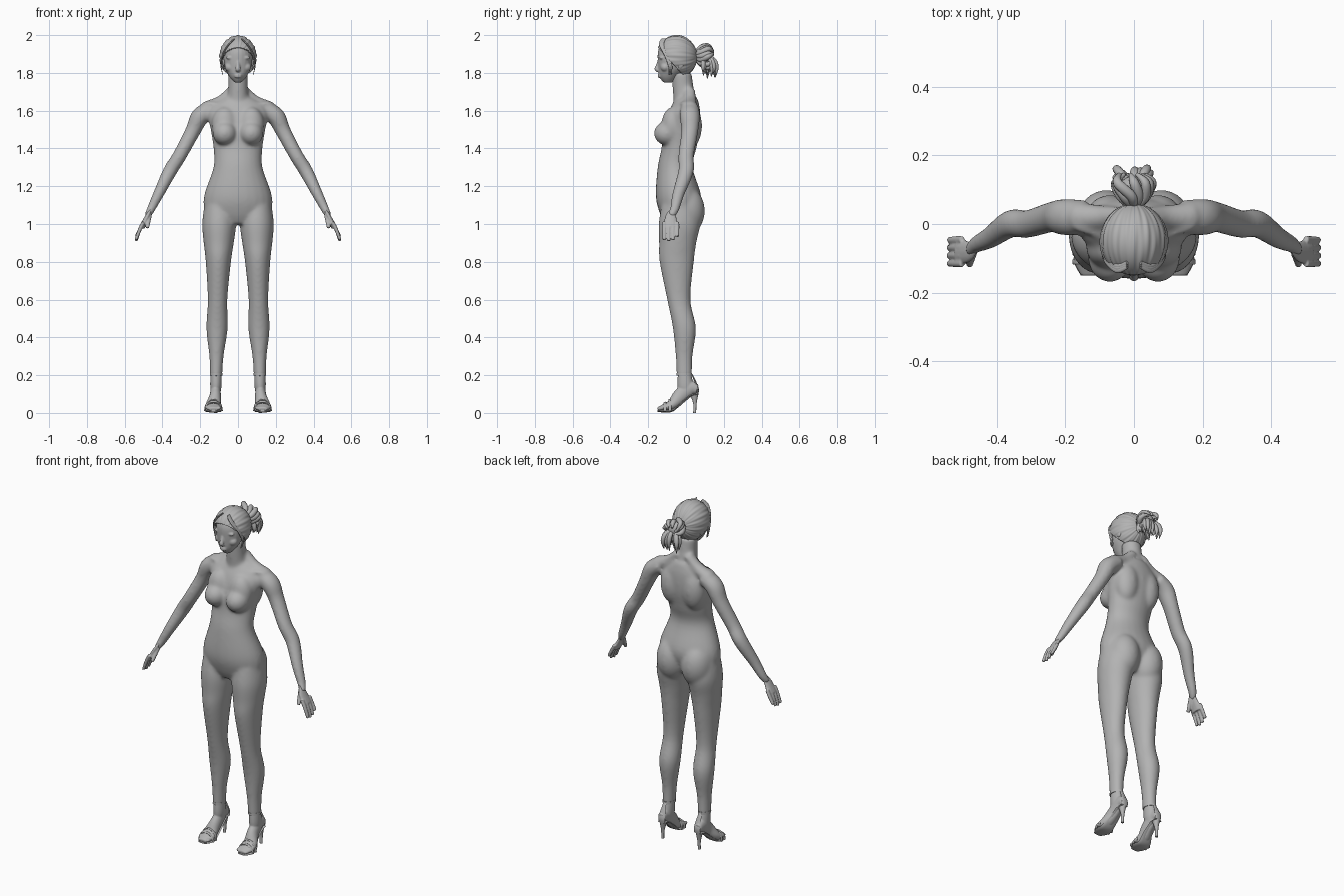
import bpy, bmesh, math, random
from mathutils import Vector, Matrix

random.seed(4)
if "Cube" in bpy.data.objects:
    bpy.data.objects.remove(bpy.data.objects["Cube"], do_unlink=True)

grey = bpy.data.materials.new("plain grey")
grey.use_nodes = True
grey.diffuse_color = (.45, .45, .45, 1)
grey.node_tree.nodes["Principled BSDF"].inputs["Base Color"].default_value = grey.diffuse_color

side_axis = Vector((1, 0, 0))
depth_axis = Vector((0, 1, 0))
up_axis = Vector((0, 0, 1))


def mirrored(both):
    return (1, -1) if both else (1,)


def curve_rows(rows, steps=5):
    """Pass a smooth curve through the given rows of values."""
    smooth_rows = []
    last = len(rows) - 1
    for i in range(last):
        before, start, end, after = rows[max(i - 1, 0)], rows[i], rows[i + 1], rows[min(i + 2, last)]
        for j in range(steps):
            t = j / steps
            row = []
            for a, b, c, d in zip(before, start, end, after):
                slope_in, slope_out = (c - a) / 2, (d - b) / 2
                ease = t * t * (3 - 2 * t)
                row.append(b + (c - b) * ease + slope_in * t * (1 - t) ** 2 - slope_out * t * t * (1 - t))
            smooth_rows.append(row)
    return smooth_rows + [list(rows[last])]


def loft(bm, rows, side, upright=False, both=False, sides=24):
    """Skin elliptical rings; a row is a centre, a half width along side and a half depth."""
    rows = curve_rows(rows)
    centres = [Vector(row[:3]) for row in rows]
    for flip in mirrored(both):
        rings = []
        for i, (*_, width, depth) in enumerate(rows):
            ahead, behind = centres[min(i + 1, len(rows) - 1)], centres[max(i - 1, 0)]
            along = up_axis if upright else (ahead - behind).normalized()
            across = (side - along * side.dot(along)).normalized()
            through = along.cross(across)
            ring = []
            for k in range(sides):
                angle = math.tau * k / sides
                p = centres[i] + across * width * math.cos(angle) + through * depth * math.sin(angle)
                ring.append(bm.verts.new((p.x * flip, p.y, p.z)))
            rings.append(ring)
        for low, high in zip(rings, rings[1:]):
            for k in range(sides):
                bm.faces.new((low[k - 1], low[k], high[k], high[k - 1]))
        bm.faces.new(rings[0])
        bm.faces.new(rings[-1])


def tube(bm, rows, side=depth_axis, flat=.9, both=False):
    """Limb or strand; a row is a centre and a half width, flat is depth over width."""
    loft(bm, [(*row, row[-1] * flat) for row in rows], side, both=both, sides=12)


def slab(bm, rows, leg=False):
    """Upright form; a row is height, half width, front and back. Legs lean outward."""
    loft(bm, [(.12 - .02 * z if leg else 0, (front + back) / 2, z, width, (back - front) / 2)
              for z, width, front, back in rows], side_axis, upright=True, both=leg)


def ball(bm, centre, radii, both=False):
    for flip in mirrored(both):
        place = Vector((centre[0] * flip, centre[1], centre[2]))
        bmesh.ops.create_uvsphere(bm, u_segments=24, v_segments=16, radius=1,
                                  matrix=Matrix.LocRotScale(place, None, Vector(radii)))


def finish(bm, name, voxel=0, smooth=0):
    bmesh.ops.recalc_face_normals(bm, faces=bm.faces)
    mesh = bpy.data.meshes.new(name)
    bm.to_mesh(mesh)
    bm.free()
    mesh.materials.append(grey)
    for poly in mesh.polygons:
        poly.use_smooth = True
    mesh.set_sharp_from_angle(angle=math.radians(50))
    part = bpy.data.objects.new(name, mesh)
    bpy.context.collection.objects.link(part)
    if voxel:
        blend = part.modifiers.new("blend", "REMESH")
        blend.mode, blend.voxel_size, blend.use_smooth_shade = "VOXEL", voxel, True
        soften = part.modifiers.new("soften", "SMOOTH")
        soften.factor, soften.iterations = .5, smooth
    return part


# Body: torso, neck, shoulders, arms and legs blended into one skin
bm = bmesh.new()
slab(bm, [(1, .1, -.11, .03), (1.06, .17, -.14, .06), (1.15, .18, -.16, .08), (1.3, .13, -.15, .035),
          (1.4, .13, -.13, .055), (1.5, .145, -.12, .075), (1.6, .16, -.09, .075), (1.67, .08, -.05, .06)])
slab(bm, [(1.6, .07, -.06, .07), (1.7, .053, -.07, .045), (1.8, .053, -.075, .03)])
ball(bm, (.07, -.1, 1.48), (.064, .07, .064), both=True)     # chest
ball(bm, (.07, -.07, 1.52), (.07, .06, .1), both=True)
ball(bm, (.07, .02, 1.52), (.07, .065, .12), both=True)      # shoulder blades
ball(bm, (.08, 0, 1.07), (.09, .1, .13), both=True)          # seat
tube(bm, [(.03, .02, 1.71, .03), (.09, .02, 1.65, .035), (.17, .02, 1.61, .045)], both=True)
tube(bm, [(.02, -.06, 1.63, .01), (.17, -.01, 1.64, .01)], both=True)   # collarbones
tube(bm, [(.14, .02, 1.61, .05), (.2, .02, 1.57, .055), (.24, .02, 1.49, .046), (.31, 0, 1.36, .042),
          (.36, 0, 1.28, .042), (.42, -.04, 1.16, .033), (.46, -.06, 1.08, .026),
          (.48, -.08, 1.04, .02)], both=True)
slab(bm, [(1.1, .08, -.13, .06), (1, .09, -.145, .075), (.9, .08, -.143, .055), (.8, .067, -.14, .042),
          (.6, .052, -.1, .024), (.45, .057, -.07, .053), (.3, .038, -.055, .035),
          (.19, .033, -.05, .033)], leg=True)
finish(bm, "body", .007, 24)

# Hands: flat palm, four fingers and a thumb
bm = bmesh.new()
tube(bm, [(.46, -.06, 1.08, .016), (.48, -.08, 1.04, .03), (.51, -.08, .98, .04)], flat=.4, both=True)
for finger in range(4):
    y = -.115 + .023 * finger
    shorter = .006 * (finger - 1) ** 2
    tube(bm, [(.5, y, 1.01, .011), (.52, y, .97, .011), (.54, y, .91 + shorter, .009)], both=True)
tube(bm, [(.47, -.08, 1.05, .015), (.48, -.12, .98, .01)], side_axis, both=True)
finish(bm, "hands", .004, 4)

# Head: skull, face, nose, lips, brows, eyes, cheeks and ears
bm = bmesh.new()
ball(bm, (0, -.05, 1.9), (.08, .09, .09))
slab(bm, [(1.75, .02, -.12, -.07), (1.78, .045, -.14, -.04), (1.83, .07, -.147, 0),
          (1.9, .077, -.15, .02), (1.94, .065, -.14, .02)])
tube(bm, [(0, -.14, 1.87, .009), (0, -.15, 1.84, .01), (0, -.155, 1.82, .014), (0, -.14, 1.81, .01)],
     side_axis)
for lip in (1.78, 1.79):
    ball(bm, (0, -.14, lip), (.02, .01, .006))
ball(bm, (.034, -.13, 1.88), (.03, .012, .01), both=True)
ball(bm, (.03, -.13, 1.86), (.012, .009, .008), both=True)
ball(bm, (.04, -.11, 1.83), (.03, .025, .025), both=True)
ball(bm, (.08, -.03, 1.85), (.01, .02, .03), both=True)
finish(bm, "head", .004, 7)

# Swept-back hair cap with grooves running to the knot
bm = bmesh.new()
bmesh.ops.create_uvsphere(bm, u_segments=128, v_segments=40, radius=1,
                          matrix=Matrix.Rotation(math.pi / 2, 4, "X"))
for v in bm.verts:
    angle = math.atan2(v.co.z, v.co.x)
    fade = math.hypot(v.co.x, v.co.z)
    groove = .012 * math.sin(17 * angle + 3 * v.co.y) + .01 * math.sin(29 * angle) - .015
    v.co *= 1 + fade * groove
    v.co = Vector((v.co.x * .1, v.co.y * .11 - .05, v.co.z * .115 + 1.885))
bmesh.ops.bisect_plane(bm, geom=bm.verts[:] + bm.edges[:] + bm.faces[:], clear_inner=True,
                       plane_co=(0, -.14, 1.925), plane_no=(0, 1.1, 1))
cap = finish(bm, "hair_cap")
shell = cap.modifiers.new("thickness", "SOLIDIFY")
shell.thickness, shell.offset = .01, -1

# Knot of looped locks with a loose hanging tail
bm = bmesh.new()
knot = Vector((0, .1, 1.89))
ball(bm, knot, (.045, .04, .045))
locks = 11
for i in range(locks):
    turn = math.tau * i / locks
    out = Vector((math.cos(turn), 0, math.sin(turn))) * random.uniform(.8, 1.2)
    twist = Vector((-out.z, 0, out.x)) * random.uniform(.5, 2)
    tube(bm, [(*(knot + out * .01 - depth_axis * .05), .01), (*(knot + out * .04 - depth_axis * .02), .015),
              (*(knot + out * .05 + twist * .02 + depth_axis * .02), .014),
              (*(knot + (out + twist) * .02 + depth_axis * .045), .006)], twist)
for i in range(22):
    drift = Vector((random.uniform(-.055, .045), random.uniform(-.01, .06), 0))
    tip = knot + drift - up_axis * random.uniform(.07, .12)
    tube(bm, [(*knot, .01), (*(knot + drift * .8 - up_axis * .02), .013),
              (*(knot + drift * 1.1 - up_axis * .06), .012), (*tip, .002)], side_axis)
finish(bm, "hair_knot")

# Locks framing the face
bm = bmesh.new()
for i in range(3):
    back = .006 * i
    tube(bm, [(.02, back - .125, 1.98, .006), (.05, back - .135, 1.95, .008), (.08, back - .11, 1.9, .008),
              (.09, back - .09, 1.84, .005), (.08, back - .09, 1.79, .002)], flat=.6, both=True)
finish(bm, "hair_strands")

# Soles follow the raised instep; each foot rests on the same path
instep = [(.12, .06, .1, .022), (.12, .02, .09, .026), (.12, -.03, .05, .03),
          (.13, -.07, .015, .04), (.13, -.11, .01, .045), (.13, -.15, .01, .025)]
bm = bmesh.new()
tube(bm, instep, side_axis, flat=.18, both=True)
slab(bm, [(0, .008, .038, .054), (.05, .01, .038, .056), (.1, .02, .02, .066)], leg=True)
finish(bm, "shoe_soles")

# Feet with ankles and five toes
bm = bmesh.new()
loft(bm, [(x, y, z + rise, width, rise) for (x, y, z, width), rise
          in zip(instep, (.025, .04, .04, .03, .02, .01))], side_axis, both=True)
slab(bm, [(.22, .029, -.042, .026), (.14, .03, -.045, .04), (.09, .02, -.03, .04)], leg=True)
for toe in range(5):
    size = .011 - .001 * toe
    ball(bm, (.1 + .015 * toe, .005 * toe - .13, .026), (size, .022, size), both=True)
finish(bm, "feet", .004, 6)

# Straps: ankle band, heel strip and two arches over the toes
bm = bmesh.new()
slab(bm, [(.198, .033, -.05, .033), (.212, .033, -.05, .033)], leg=True)
tube(bm, [(.116, .06, .1, .02), (.116, .06, .135, .02), (.116, .032, .205, .01)],
     side_axis, flat=.3, both=True)
for y, height in ((-.085, .06), (-.11, .045)):
    arch = [math.pi * k / 6 for k in range(7)]
    tube(bm, [(.13 + .046 * math.cos(a), y, .01 + height * math.sin(a), .008) for a in arch],
         flat=.5, both=True)
finish(bm, "shoe_straps")
